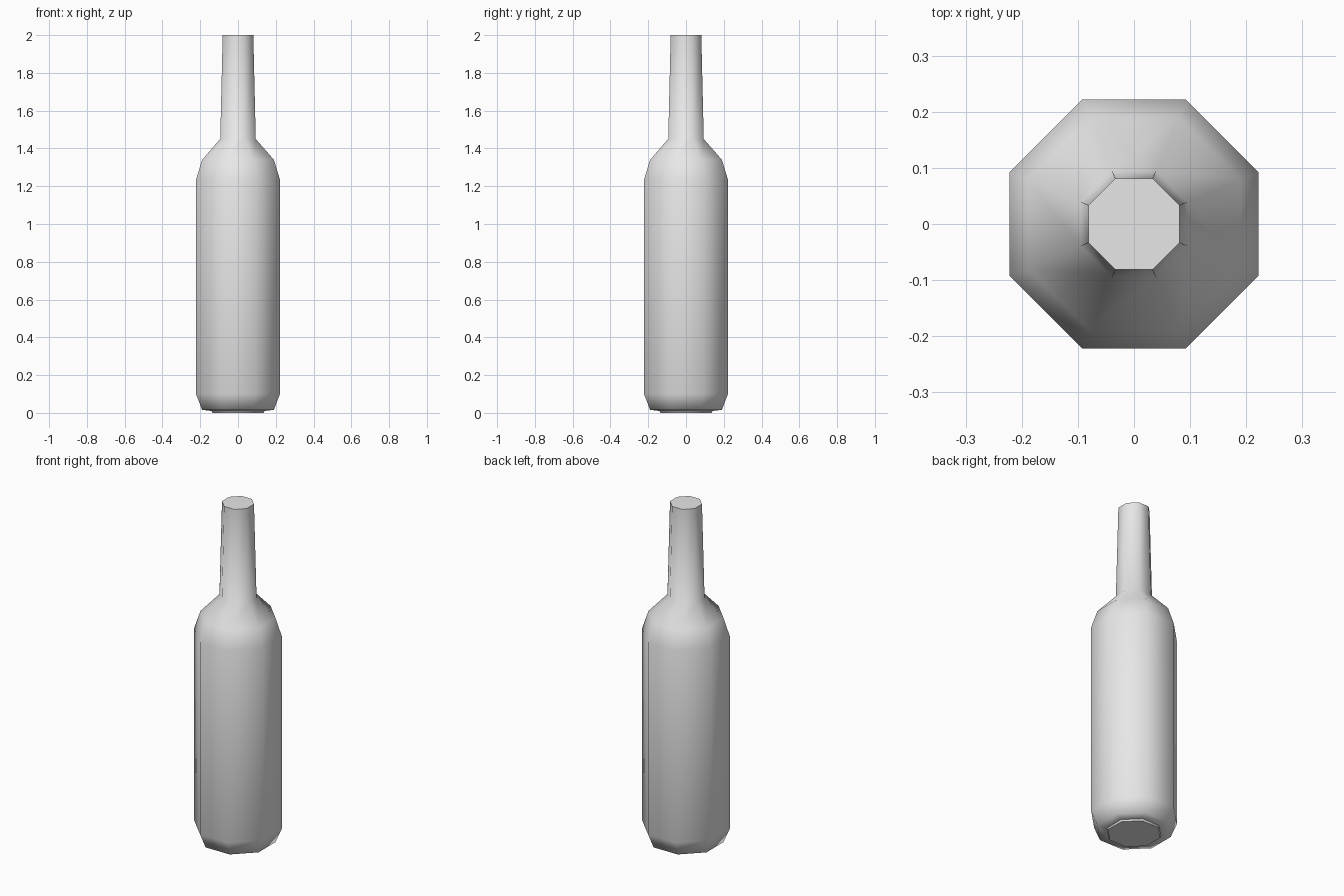
import bpy, bmesh, math

cube = bpy.data.objects.get("Cube")
if cube:
    bpy.data.objects.remove(cube, do_unlink=True)

SIDES = 8
# Distance to the flat sides and height, from foot to mouth
PROFILE = [(0.135, 0.0), (0.14, 0.01), (0.19, 0.016), (0.222, 0.1), (0.222, 1.235),
           (0.19, 1.34), (0.094, 1.45), (0.081, 2.0)]


def material(name, color):
    mat = bpy.data.materials.new(name)
    mat.use_nodes = True
    mat.diffuse_color = color
    bsdf = mat.node_tree.nodes["Principled BSDF"]
    bsdf.inputs["Base Color"].default_value = color
    bsdf.inputs["Roughness"].default_value = 0.6
    return mat


def lathe(name, profile, mat):
    """Closed solid of stacked octagons with smooth sides and flat caps."""
    bm = bmesh.new()
    rings = []
    for apothem, z in profile:
        r = apothem / math.cos(math.pi / SIDES)
        angles = [(i + 0.5) * math.tau / SIDES for i in range(SIDES)]
        rings.append([bm.verts.new((r * math.cos(a), r * math.sin(a), z)) for a in angles])
    for low, high in zip(rings, rings[1:]):
        for i in range(SIDES):
            j = (i + 1) % SIDES
            bm.faces.new((low[i], low[j], high[j], high[i])).smooth = True
    # Base and mouth caps keep crisp rims
    for cap in (bm.faces.new(rings[0][::-1]), bm.faces.new(rings[-1])):
        for edge in cap.edges:
            edge.smooth = False
    # Crisp step around the foot
    for edge in bm.edges:
        if all(v in rings[1] for v in edge.verts):
            edge.smooth = False
    mesh = bpy.data.meshes.new(name)
    bm.to_mesh(mesh)
    bm.free()
    mesh.materials.append(mat)
    obj = bpy.data.objects.new(name, mesh)
    bpy.context.collection.objects.link(obj)
    return obj


lathe("bottle", PROFILE, material("light_grey", (0.8, 0.8, 0.8, 1.0)))
